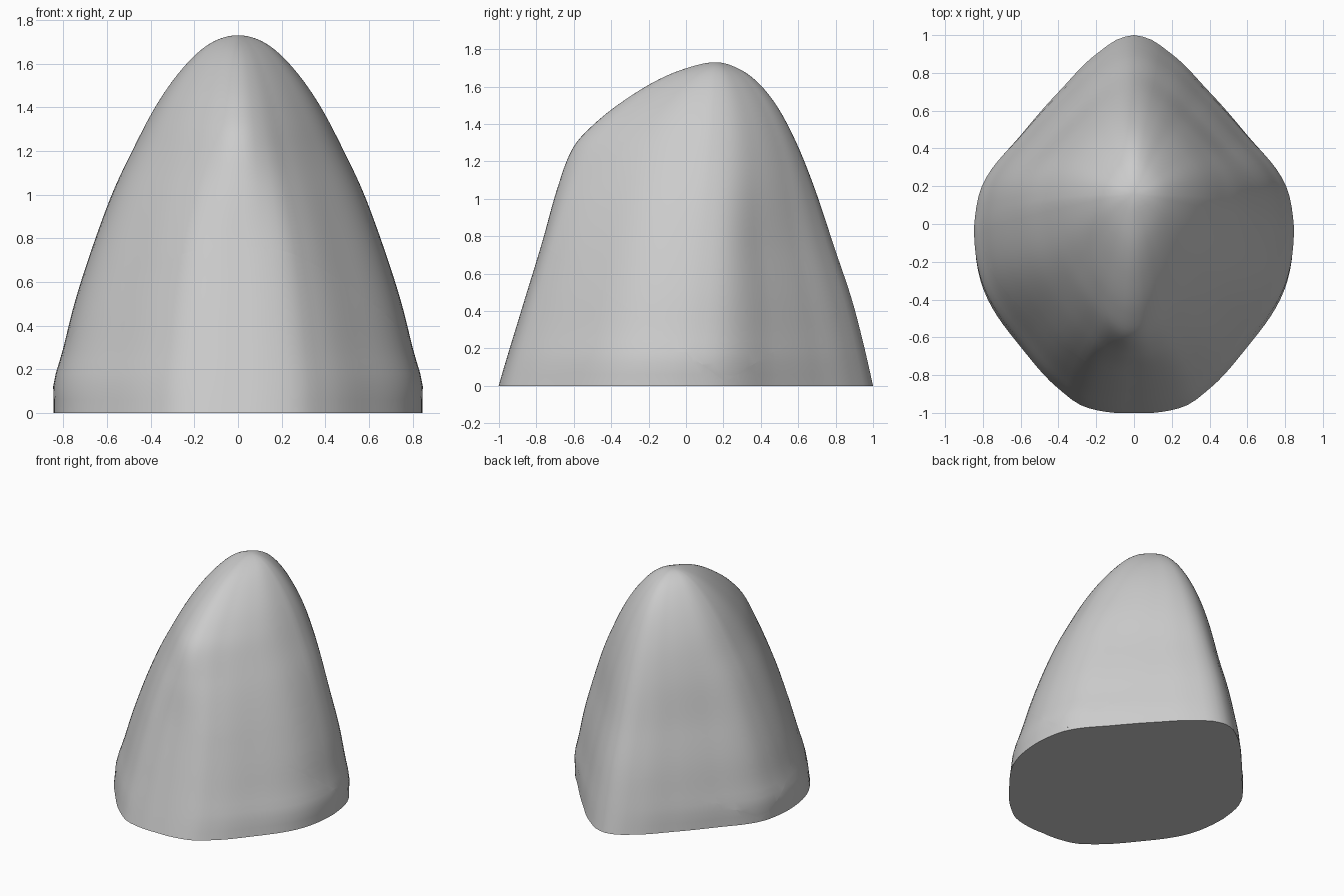
import bpy, bmesh, math
from mathutils import Vector

cube = bpy.data.objects.get("Cube")
if cube:
    bpy.data.objects.remove(cube, do_unlink=True)

HEIGHT = 1.73
RINGS = 56
STEPS = 14  # points per section span


def hermite(points, u):
    """Smooth interpolation through (key, value) points with rising keys."""
    n = len(points)

    def slope(i):
        a, b = points[max(i - 1, 0)], points[min(i + 1, n - 1)]
        return (b[1] - a[1]) / (b[0] - a[0])

    i = 0
    while i < n - 2 and u > points[i + 1][0]:
        i += 1
    (x0, y0), (x1, y1) = points[i], points[i + 1]
    h = x1 - x0
    t = (u - x0) / h
    m0, m1 = slope(i) * h, slope(i + 1) * h
    return ((2*t**3 - 3*t**2 + 1) * y0 + (t**3 - 2*t**2 + t) * m0
            + (3*t**2 - 2*t**3) * y1 + (t**3 - t**2) * m1)


def by_height(pairs):
    """Key a (height, value) table by distance from the rounded tip."""
    return sorted((math.sqrt(max(0, 1 - z / HEIGHT)), v) for z, v in pairs)


def polar(pairs):
    """Turn a quarter outline into (angle, radius) from side to tip."""
    return [(math.atan2(y, x), math.hypot(x, y)) for x, y in pairs]


# Vertical profiles: nose line, back line, half width and widest station
front_line = by_height([(0, -1), (.4, -.88), (.76, -.77), (1.05, -.69), (1.28, -.6),
                        (1.41, -.48), (1.56, -.28), (1.66, -.1), (1.71, .04), (HEIGHT, .16)])
back_line = by_height([(0, 1), (.22, .95), (.45, .89), (.75, .79), (1.05, .69), (1.3, .59),
                       (1.52, .47), (1.66, .34), (1.71, .25), (HEIGHT, .16)])
half_width = by_height([(0, .845), (.07, .845), (.14, .845), (.28, .805), (.5, .75), (.8, .653),
                        (1.02, .57), (1.21, .48), (1.4, .38), (1.6, .235), (1.7, .115), (HEIGHT, 0)])
station = by_height([(0, -.03), (.5, .03), (1, .08), (1.4, .12), (HEIGHT, .16)])

# Quarter outlines of the horizontal sections
blunt = polar([(1, 0), (.95, .31), (.71, .64), (.47, .87), (.34, .955), (.17, .995), (0, 1)])
pointed = polar([(1, 0), (.95, .22), (.71, .485), (.47, .71), (.24, .90), (.1, .98), (0, 1)])
ridged = polar([(1, 0), (.93, .28), (.71, .57), (.47, .78), (.25, .93), (.1, .99), (0, 1)])


def section(u):
    z = HEIGHT * (1 - u * u)
    w, mid = hermite(half_width, u), hermite(station, u)
    fore, aft = mid - hermite(front_line, u), hermite(back_line, u) - mid
    k = min(1, max(0, (z - .7) / .7))
    k = k * k * (3 - 2 * k)
    ring = []
    count = 8 * STEPS
    for i in range(count):
        a = 2 * math.pi * i / count
        c, s = math.cos(a), math.sin(a)
        q = math.atan2(abs(s), abs(c))
        if s > 0:
            r, depth = hermite(pointed, q) * (1 - k) + hermite(ridged, q) * k, aft
        else:
            r, depth = hermite(blunt, q) * (1 - k) + hermite(ridged, q) * k, fore
        ring.append((w * r * c, mid + depth * r * s, z))
    return ring


def build_body():
    """Loft the sections from the flat underside to the tip."""
    bm = bmesh.new()
    rings = [[bm.verts.new(p) for p in section(1 - j / RINGS)] for j in range(RINGS)]
    bm.faces.new(rings[0][::-1])
    for low, high in zip(rings, rings[1:]):
        for i in range(len(low)):
            n = (i + 1) % len(low)
            bm.faces.new((low[i], low[n], high[n], high[i]))
    tip = bm.verts.new((0, .16, HEIGHT))
    last = rings[-1]
    for i in range(len(last)):
        bm.faces.new((last[i], last[(i + 1) % len(last)], tip))
    return bm


grey = bpy.data.materials.new("light grey")
grey.use_nodes = True
colour = (.6, .6, .6, 1)
grey.diffuse_color = colour
grey.node_tree.nodes["Principled BSDF"].inputs["Base Color"].default_value = colour


def make_part(name, cuts):
    """Keep the side of the body that each cut normal points to."""
    bm = build_body()
    for point, normal in cuts:
        bmesh.ops.bisect_plane(bm, geom=bm.verts[:] + bm.edges[:] + bm.faces[:],
                               plane_co=point, plane_no=normal, clear_inner=True)
    mesh = bpy.data.meshes.new(name)
    bm.to_mesh(mesh)
    bm.free()
    mesh.materials.append(grey)
    ob = bpy.data.objects.new(name, mesh)
    bpy.context.collection.objects.link(ob)
    bpy.ops.object.select_all(action='DESELECT')
    ob.select_set(True)
    bpy.context.view_layer.objects.active = ob
    bpy.ops.object.shade_smooth_by_angle(angle=math.radians(40))


# Two sloping seams meet low on the flanks
valley = Vector((0, .21, .02))
front_up = Vector((0, .74, .98))
back_up = Vector((0, -.43, .68))
backward = Vector((0, 1, 0))
make_part("upper_shell", [(valley, front_up), (valley, back_up)])
make_part("front_skirt", [(valley, -front_up), (valley, -backward)])
make_part("back_skirt", [(valley, -back_up), (valley, backward)])
